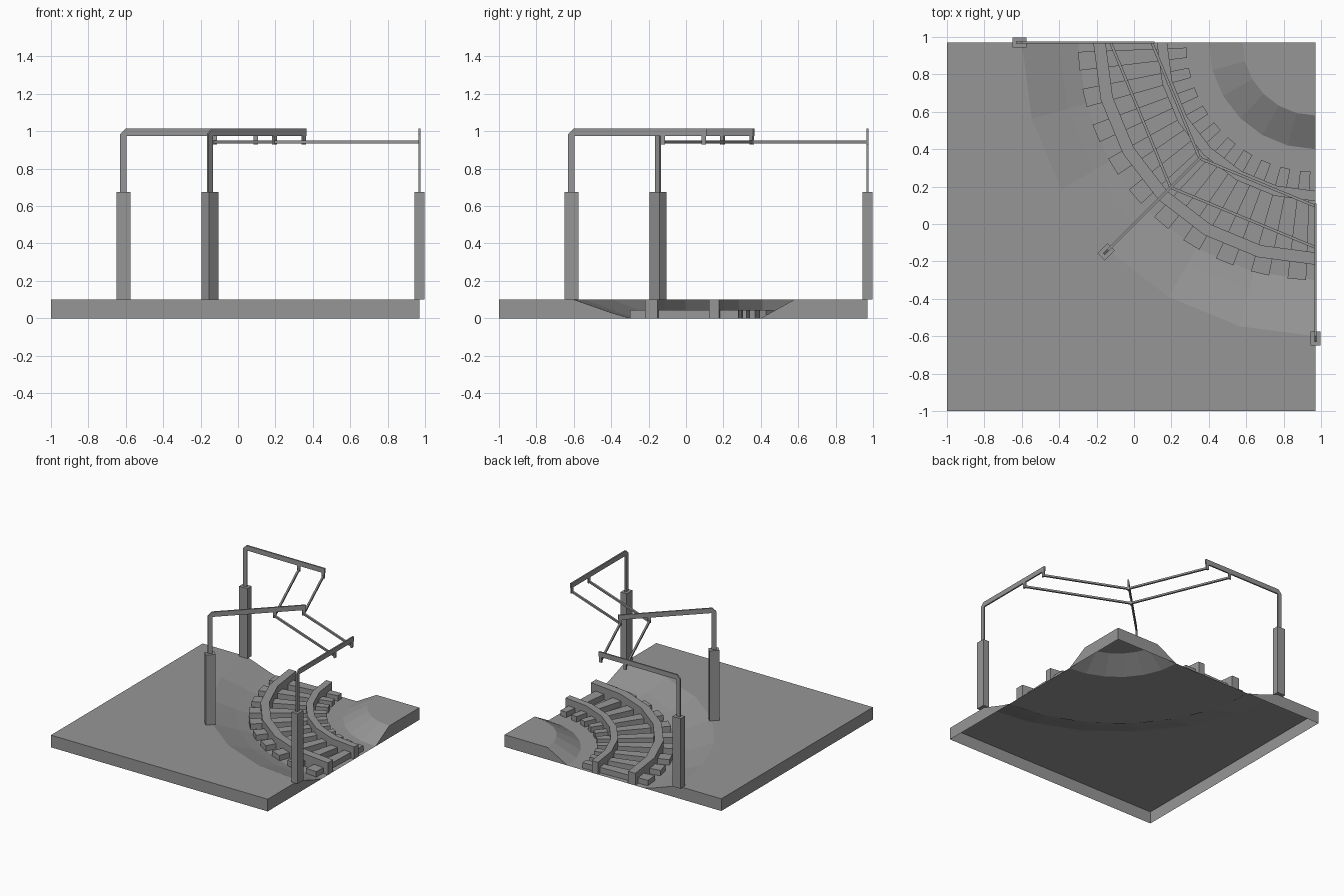
import bpy, bmesh
from math import sin, cos, radians

cube = bpy.data.objects.get("Cube")
if cube:
    bpy.data.objects.remove(cube, do_unlink=True)

grey = bpy.data.materials.new("plain_grey")
grey.use_nodes = True
colour = (0.305, 0.305, 0.305, 1)
grey.diffuse_color = colour
grey.node_tree.nodes["Principled BSDF"].inputs["Base Color"].default_value = colour

EDGE = 0.97   # the curve turns about the corner (EDGE, EDGE)
TOP = 0.1     # ground height


def polar(r, z, angle, side=0):
    """Point at radius r from the corner, shifted sideways by side."""
    c, s = cos(radians(angle)), sin(radians(angle))
    return (EDGE - r * c + side * s, EDGE - r * s - side * c, z)


def finish(name, bm):
    mesh = bpy.data.meshes.new(name)
    bm.to_mesh(mesh)
    bm.free()
    mesh.materials.append(grey)
    obj = bpy.data.objects.new(name, mesh)
    bpy.context.collection.objects.link(obj)
    return obj


def loft(name, rings):
    """Solid through a row of matching closed sections."""
    bm = bmesh.new()
    rows = [[bm.verts.new(p) for p in ring] for ring in rings]
    n = len(rows[0])
    for a, b in zip(rows, rows[1:]):
        for i in range(n):
            bm.faces.new((a[i], a[(i + 1) % n], b[(i + 1) % n], b[i]))
    bm.faces.new(rows[0])
    bm.faces.new(rows[-1])
    bmesh.ops.recalc_face_normals(bm, faces=bm.faces)
    return finish(name, bm)


def rect(r0, r1, z0, z1):
    return [(r0, z0), (r1, z0), (r1, z1), (r0, z1)]


def arc(name, profile, angles):
    return loft(name, [[polar(r, z, a) for r, z in profile] for a in angles])


def plate(name, profile, angle, half):
    return loft(name, [[polar(r, z, angle, s) for r, z in profile] for s in (-half, half)])


# Ground: curved cutting around a small corner hill, open underneath
STEPS = [15 * i for i in range(7)]
cutting = [(1.57, TOP), (1.37, 0.03), (1.27, 0), (0.57, 0), (0.39, TOP)]
bm = bmesh.new()
rows = [[bm.verts.new(polar(r, z, a)) for a in STEPS] for r, z in cutting]
for a, b in zip(rows, rows[1:]):
    for i in range(len(STEPS) - 1):
        bm.faces.new((a[i], a[i + 1], b[i + 1], b[i]))
corners = [(EDGE, -1), (-1, -1), (-1, EDGE)]
high = [bm.verts.new((x, y, TOP)) for x, y in corners]
low = [bm.verts.new((x, y, 0)) for x, y in corners]
peak = bm.verts.new((EDGE, EDGE, TOP))
foot = bm.verts.new((EDGE, EDGE, 0))
bm.faces.new(rows[0] + high)
bm.faces.new(rows[-1] + [peak])
for i in range(2):
    bm.faces.new((high[i], high[i + 1], low[i + 1], low[i]))
# Walls on the two sides where the cutting runs out
for end, k in ((0, 2), (-1, 0)):
    bm.faces.new((low[k], high[k], rows[0][end], rows[1][end], rows[2][end]))
    bm.faces.new((rows[3][end], rows[4][end], peak, foot))
bmesh.ops.recalc_face_normals(bm, faces=bm.faces)
bm.normal_update()
if max(bm.faces, key=lambda f: f.calc_area()).normal.z < 0:
    bmesh.ops.reverse_faces(bm, faces=bm.faces)
finish("ground", bm)

# Track: two rails over ten tapered sleepers
arc("outer_rail", rect(1.122, 1.188, 0, TOP), STEPS)
arc("inner_rail", rect(0.793, 0.848, 0, TOP), STEPS)
for i in range(10):
    mid = 4.5 + 9 * i
    arc(f"sleeper_{i + 1}", rect(0.69, 1.27, 0, 0.045), (mid - 2.25, mid + 2.25))

# Overhead line masts: thick base, bent bracket and two hangers each
bracket = [(1.6, 0.67), (1.6, 0.985), (1.57, 1.015), (0.86, 1.015),
           (0.86, 0.975), (1.565, 0.975), (1.565, 0.67)]
for i, angle in enumerate((0, 45, 90), 1):
    plate(f"mast_base_{i}", rect(1.545, 1.62, TOP, 0.675), angle, 0.0275)
    plate(f"mast_bracket_{i}", bracket, angle, 0.006)
    for side, r in (("outer", 1.095), ("inner", 0.875)):
        plate(f"{side}_hanger_{i}", rect(r - 0.012, r + 0.012, 0.93, 0.98), angle, 0.006)

# Wires strung between the masts
for side, r in (("outer", 1.095), ("inner", 0.875)):
    arc(f"{side}_wire", rect(r - 0.008, r + 0.008, 0.935, 0.95), (0, 45, 90))
